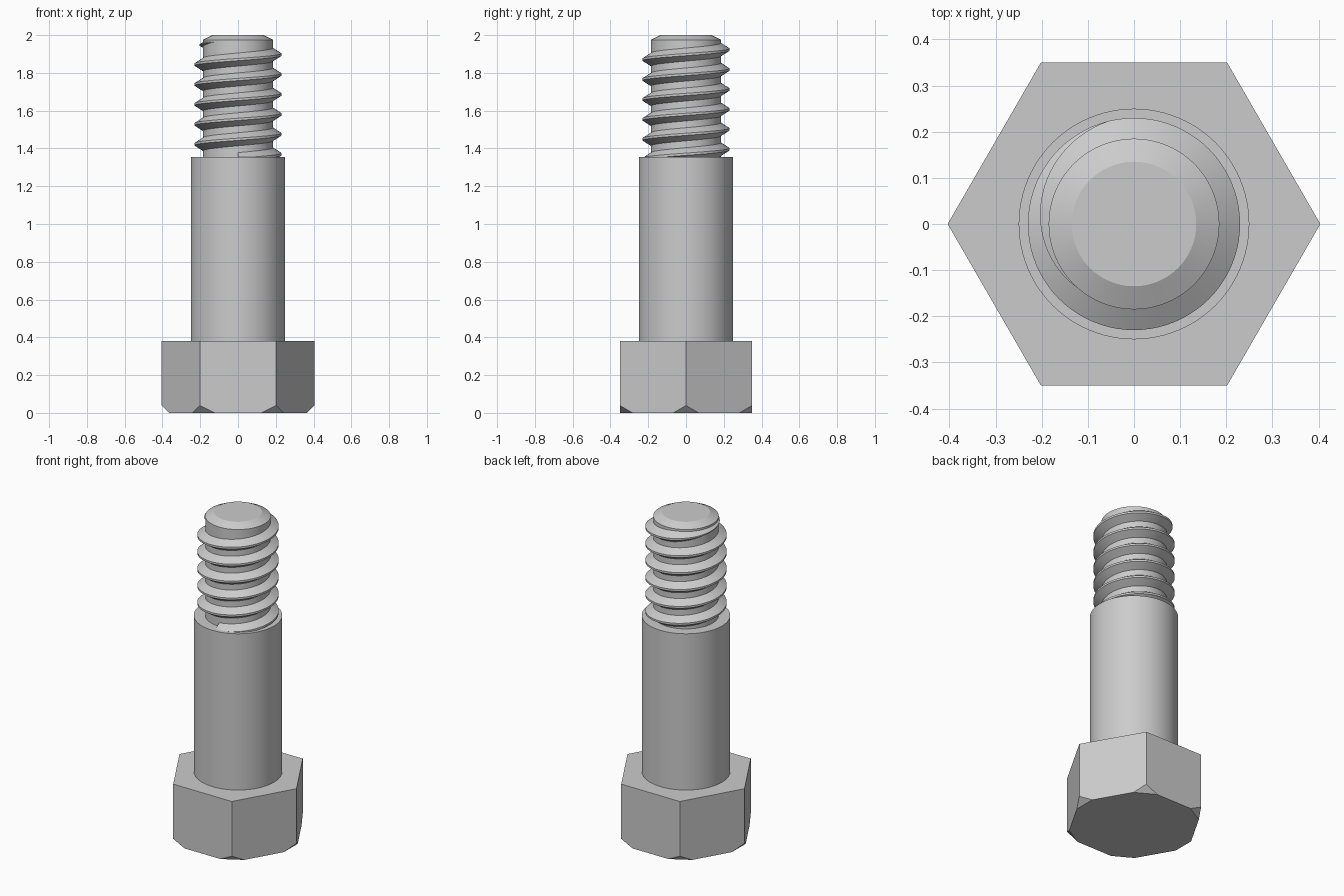
import bpy, bmesh, math
from mathutils import Vector

if "Cube" in bpy.data.objects:
    bpy.data.objects.remove(bpy.data.objects["Cube"])

steel = bpy.data.materials.new("steel grey")
steel.diffuse_color = (0.6, 0.6, 0.6, 1)
steel.use_nodes = True
steel.node_tree.nodes["Principled BSDF"].inputs["Base Color"].default_value = steel.diffuse_color


def finish(name, bm, smooth=True):
    bmesh.ops.recalc_face_normals(bm, faces=bm.faces)
    me = bpy.data.meshes.new(name)
    bm.to_mesh(me)
    bm.free()
    me.materials.append(steel)
    ob = bpy.data.objects.new(name, me)
    bpy.context.collection.objects.link(ob)
    if smooth:
        bpy.ops.object.select_all(action='DESELECT')
        ob.select_set(True)
        bpy.context.view_layer.objects.active = ob
        bpy.ops.object.shade_smooth_by_angle(angle=math.radians(25))
    return ob


def lathe(name, profile, n=96):
    # stack of rings (radius, z) with flat caps
    bm = bmesh.new()
    rings = [[bm.verts.new((r * math.cos(2 * math.pi * i / n),
                            r * math.sin(2 * math.pi * i / n), z))
              for i in range(n)] for r, z in profile]
    for a, b in zip(rings, rings[1:]):
        for i in range(n):
            j = (i + 1) % n
            bm.faces.new((a[i], a[j], b[j], b[i]))
    bm.faces.new(rings[0])
    bm.faces.new(rings[-1])
    return finish(name, bm)


# Hexagonal head, with the six lower corners cut off flat
R, H = 0.404, 0.38
bm = bmesh.new()
bottom = bm.faces.new([bm.verts.new((R * math.cos(i * math.pi / 3),
                                     R * math.sin(i * math.pi / 3), 0)) for i in range(6)])
ext = bmesh.ops.extrude_face_region(bm, geom=[bottom], use_keep_orig=True)
bmesh.ops.translate(bm, vec=(0, 0, H),
                    verts=[v for v in ext["geom"] if isinstance(v, bmesh.types.BMVert)])
for i in range(6):
    a = i * math.pi / 3
    out = Vector((math.cos(a), math.sin(a), 0))
    cut = bmesh.ops.bisect_plane(bm, geom=bm.verts[:] + bm.edges[:] + bm.faces[:],
                                 plane_co=out * 0.365, plane_no=out - Vector((0, 0, 1)),
                                 clear_outer=True)
    edges = [e for e in cut["geom_cut"] if isinstance(e, bmesh.types.BMEdge)]
    bmesh.ops.holes_fill(bm, edges=edges, sides=0)
finish("hex_head", bm, smooth=False)

# Plain shank and threaded core with chamfered tip
lathe("shank", [(0.25, H), (0.25, 1.355)])
lathe("thread_core", [(0.185, 1.34), (0.185, 1.975), (0.135, 2.0)])

# Right-handed helical thread, fading out at the tip
PITCH, Z0, STEPS = 0.1055, 1.897, 80
start, full, end = -5.25 * STEPS, 0.29 * STEPS, 0.65 * STEPS
bm = bmesh.new()
rows = []
for k in range(int(start), int(end) + 1):
    t = k / STEPS
    f = 1.0 if k <= full else max(0.02, (end - k) / (end - full))
    z = Z0 + PITCH * t
    a = 2 * math.pi * t
    section = [(0.18, -0.038 * f), (0.183 + 0.047 * f, -0.006 * f),
               (0.183 + 0.047 * f, 0.006 * f), (0.18, 0.038 * f)]
    rows.append([bm.verts.new((r * math.cos(a), r * math.sin(a), z + dz)) for r, dz in section])
for a, b in zip(rows, rows[1:]):
    for i in range(4):
        j = (i + 1) % 4
        bm.faces.new((a[i], a[j], b[j], b[i]))
bm.faces.new(rows[0])
bm.faces.new(rows[-1])
finish("thread", bm)
